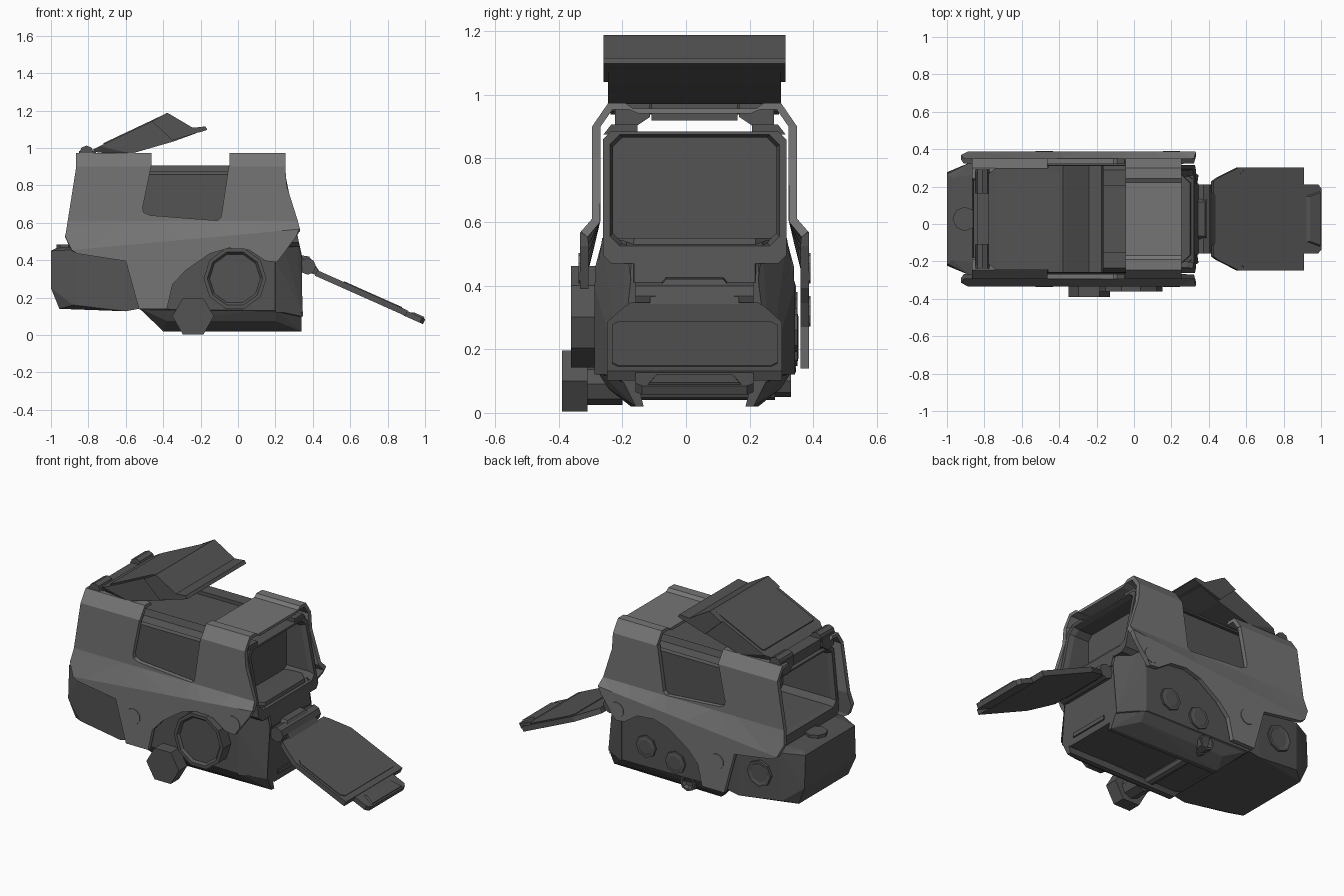
import bpy, bmesh, math
from mathutils import Matrix

if "Cube" in bpy.data.objects:
    bpy.data.objects.remove(bpy.data.objects["Cube"])

C = 0.027  # the symmetry plane sits slightly off y = 0


def material(name, value):
    m = bpy.data.materials.new(name)
    m.diffuse_color = (value, value, value, 1)
    m.use_nodes = True
    m.node_tree.nodes["Principled BSDF"].inputs["Base Color"].default_value = m.diffuse_color
    return m


BODY = material("dark grey", 0.088)
SHELL = material("mid grey", 0.178)


def finish(name, bm, mat):
    me = bpy.data.meshes.new(name)
    bm.to_mesh(me)
    bm.free()
    me.materials.append(mat)
    ob = bpy.data.objects.new(name, me)
    bpy.context.collection.objects.link(ob)
    return ob


def hull(name, pts, mat=BODY, mirror=True, place=None):
    """Convex solid from points (x, offset from symmetry plane, z)."""
    bm = bmesh.new()
    for x, v, z in pts:
        for s in ((1, -1) if mirror else (1,)):
            p = (x, v * s, z)
            p = place(*p) if place else p
            bm.verts.new((p[0], p[1] + C, p[2]))
    bmesh.ops.remove_doubles(bm, verts=bm.verts, dist=1e-5)
    res = bmesh.ops.convex_hull(bm, input=bm.verts)
    junk = [g for g in res["geom_interior"] if isinstance(g, bmesh.types.BMVert)]
    bmesh.ops.delete(bm, geom=junk, context="VERTS")
    bmesh.ops.dissolve_limit(bm, angle_limit=0.01, verts=bm.verts, edges=bm.edges)
    bmesh.ops.recalc_face_normals(bm, faces=bm.faces)
    return finish(name, bm, mat)


def box(name, x0, x1, half, z0, z1, mat=BODY):
    return hull(name, [(x, half, z) for x in (x0, x1) for z in (z0, z1)], mat)


def prism(name, axis, centre, r, lo, hi, n, mat=BODY, phase=0.0, inset=0.0, sink=0.0):
    """n-sided cylinder along y or z; both ends may carry a sunken inset."""
    bm = bmesh.new()
    bmesh.ops.create_cone(bm, cap_ends=True, segments=n, radius1=r, radius2=r,
                          depth=hi - lo, matrix=Matrix.Rotation(phase, 4, "Z"))
    bm.normal_update()
    if inset:
        caps = [f for f in bm.faces if abs(f.normal.z) > 0.9]
        bmesh.ops.inset_individual(bm, faces=caps, thickness=inset, depth=0)
        bmesh.ops.inset_individual(bm, faces=caps, thickness=0.012, depth=-sink)
    mid = (lo + hi) / 2
    if axis == "y":
        bm.transform(Matrix.Translation((centre[0], mid, centre[1])) @ Matrix.Rotation(math.pi / 2, 4, "X"))
    else:
        bm.transform(Matrix.Translation((centre[0], centre[1], mid)))
    return finish(name, bm, mat)


# ---- outer shell: side walls flaring out below a slanted crease ----
WALL = [(-0.865, 0.9), (-0.92, 0.55), (-0.925, 0.53), (-0.89, 0.455), (-0.86, 0.435),
        (-0.60, 0.395), (-0.53, 0.14), (-0.38, 0.14), (-0.35, 0.27), (-0.28, 0.345),
        (-0.15, 0.435), (-0.05, 0.465), (0.06, 0.455), (0.15, 0.395), (0.21, 0.39), (0.31, 0.525),
        (0.33, 0.57), (0.32, 0.61), (0.26, 0.80), (0.253, 0.9), (-0.05, 0.9), (-0.09, 0.63),
        (-0.11, 0.612), (-0.47, 0.64), (-0.505, 0.655), (-0.51, 0.68), (-0.465, 0.9)]
SLOPE = 0.092


def crease(x):
    return 0.455 + (x + 0.88) * SLOPE


def wall_offset(x, z):
    t = (0.61 - z) / (0.61 - crease(x))
    return 0.322 + 0.038 * max(0.0, min(1.0, t))


for side, label in ((-1, "front"), (1, "back")):
    bm = bmesh.new()
    bm.faces.new([bm.verts.new((x, 0, z)) for x, z in WALL])
    bm.normal_update()
    bmesh.ops.triangulate(bm, faces=bm.faces)
    for co, no in (((0, 0, 0.61), (0, 0, 1)), ((-0.88, 0, 0.455), (-SLOPE, 0, 1))):
        bmesh.ops.bisect_plane(bm, geom=bm.verts[:] + bm.edges[:] + bm.faces[:],
                               plane_co=co, plane_no=no, dist=1e-5)
    for v in bm.verts:
        v.co.y = C + side * wall_offset(v.co.x, v.co.z)
    bm.normal_update()
    for f in bm.faces:
        if f.normal.y * side < 0:
            f.normal_flip()
    wall = finish("shell_wall_" + label, bm, SHELL)
    mod = wall.modifiers.new("thickness", "SOLIDIFY")
    mod.thickness, mod.offset = 0.027, -1


# ---- shell roof: bridge at the front, folded lips at the rear ----
def roof(name, x0, x1, outline):
    bm = bmesh.new()
    f = bm.faces.new([bm.verts.new((x0, C + v, z)) for v, z in outline])
    ext = bmesh.ops.extrude_face_region(bm, geom=[f])["geom"]
    bmesh.ops.translate(bm, vec=(x1 - x0, 0, 0),
                        verts=[g for g in ext if isinstance(g, bmesh.types.BMVert)])
    bmesh.ops.recalc_face_normals(bm, faces=bm.faces)
    finish(name, bm, SHELL)


OUT = [(0.322, 0.9), (0.272, 0.973), (0.217, 0.973), (0.195, 0.957)]
INN = [(0.175, 0.94), (0.205, 0.953), (0.258, 0.953), (0.295, 0.9)]
neg = lambda pts: [(-v, z) for v, z in pts]
roof("roof_bridge", -0.045, 0.253, OUT + neg(OUT[::-1]) + neg(INN[::-1]) + INN)
for s, label in ((-1, "front"), (1, "back")):
    roof("roof_lip_" + label, -0.865, -0.462, [(s * v, z) for v, z in OUT[:3] + INN[1:]])


# ---- hood: a rectangular tube with slanted ends ----
def chamfered(h, z0, z1, c):
    return [(h - c, z0), (h, z0 + c), (h, z1 - c), (h - c, z1),
            (c - h, z1), (-h, z1 - c), (-h, z0 + c), (c - h, z0)]


bm = bmesh.new()
loops = []
for end in (0, 1):
    for prof, depth in ((chamfered(0.288, 0.47, 0.884, 0.025), 0),
                        (chamfered(0.266, 0.525, 0.874, 0.03), 0),
                        (chamfered(0.257, 0.535, 0.865, 0.03), 0.03)):
        loops.append([bm.verts.new((0.245 + 0.2 * (0.9 - z) - depth if end else
                                    -0.82 - 0.1 * (0.9 - z) + depth, C + v, z)) for v, z in prof])
for a, b in ((0, 1), (1, 2), (2, 5), (5, 4), (4, 3), (3, 0)):
    for i in range(8):
        j = (i + 1) % 8
        bm.faces.new((loops[a][i], loops[a][j], loops[b][j], loops[b][i]))
bmesh.ops.recalc_face_normals(bm, faces=bm.faces)
finish("hood", bm, BODY)
box("hood_core", -0.5, 0.13, 0.262, 0.5, 0.87)
for s, label in ((-1, "front"), (1, "back")):
    hull("hood_rail_" + label, [(x, s * v, z) for x in (-0.8, 0.24)
         for v, z in ((0.18, 0.875), (0.286, 0.875), (0.18, 0.906), (0.262, 0.906))], mirror=False)

# ---- lower body, rear compartment and rail skirts ----
hull("lower_body", [(0.30, 0.19, 0.55), (0.2, 0.288, 0.55), (0.2, 0.312, 0.46), (0.335, 0.205, 0.41),
                    (0.34, 0.23, 0.10), (0.34, 0.16, 0.06), (0.2, 0.312, 0.13), (0.2, 0.22, 0.09),
                    (-0.53, 0.312, 0.14), (-0.45, 0.22, 0.09), (-0.62, 0.312, 0.45), (-0.62, 0.288, 0.5)])
hull("rear_compartment", [(-1, 0.24, 0.45), (-1, 0.25, 0.25), (-0.955, 0.24, 0.14), (-0.97, 0.22, 0.466),
                          (-0.88, 0.3, 0.455), (-0.88, 0.3, 0.16), (-0.6, 0.318, 0.40), (-0.6, 0.27, 0.475),
                          (-0.6, 0.318, 0.127), (-0.53, 0.318, 0.14)])
prism("rear_cap", "z", (-0.905, C), 0.065, 0.44, 0.485, 8)
for s, label in ((-1, "front"), (1, "back")):
    hull("rail_skirt_" + label, [(x, s * v, z) for x, v, z in (
        (-0.53, 0.305, 0.145), (-0.53, 0.25, 0.145), (-0.40, 0.20, 0.02), (-0.40, 0.165, 0.02),
        (-0.38, 0.27, 0.075), (0.34, 0.225, 0.10), (0.34, 0.18, 0.10), (0.34, 0.185, 0.02),
        (0.34, 0.16, 0.02), (0.2, 0.312, 0.14), (0.2, 0.27, 0.075))], mirror=False)
    # raised plate on the front corner
    hull("corner_plate_" + label, [(x, s * v, z) for x, v, z in (
        (0.31, 0.215, 0.54), (0.22, 0.29, 0.55), (0.20, 0.315, 0.40), (0.20, 0.315, 0.12),
        (0.345, 0.235, 0.12), (0.34, 0.2, 0.42), (0.18, 0.28, 0.3))], mirror=False)
box("nose_ledge", 0.25, 0.348, 0.13, 0.1, 0.125)
hull("nose_ramp", [(0.27, 0.2, 0.53), (0.325, 0.19, 0.50), (0.345, 0.19, 0.41), (0.27, 0.2, 0.41)])

# ---- side controls ----
prism("battery_cap", "y", (-0.016, 0.302), 0.168, -0.362, -0.27, 10, phase=math.pi / 10,
      inset=0.02, sink=0.015)
prism("clamp_knob", "y", (-0.24, 0.1), 0.111, -0.39, -0.31, 6, phase=math.pi / 2)
prism("clamp_collar", "y", (-0.24, 0.09), 0.065, -0.32, -0.2, 8)
prism("clamp_bolt", "y", (-0.24, 0.07), 0.03, -0.25, 0.28, 8)
prism("clamp_nut", "y", (-0.24, 0.1), 0.05, 0.2, 0.33, 8, inset=0.012, sink=0.02)
for i, (x, z) in enumerate(((0.03, 0.26), (-0.17, 0.215))):
    prism("button_%d" % i, "y", (x, z), 0.068, 0.3, 0.350, 8, inset=0.012, sink=-0.003)
prism("rear_screw", "y", (-0.74, 0.30), 0.08, 0.3, 0.350, 8, inset=0.012, sink=0.004)
for i, (x, z) in enumerate(((-0.48, 0.32), (0.2, 0.455))):
    for s, label in ((-1, "front"), (1, "back")):
        y = C + s * 0.361
        prism("shell_rivet_%d_%s" % (i, label), "y", (x, z), 0.048, y - 0.003, y + 0.003, 10, SHELL)

# ---- raised top cover with its hinge ----
hull("top_cover", [(-0.78, 0.24, 0.99), (-0.74, 0.272, 1.01), (-0.38, 0.272, 1.18), (-0.57, 0.272, 0.97),
                   (-0.75, 0.25, 0.975), (-0.33, 0.272, 1.145), (-0.22, 0.272, 1.08), (-0.35, 0.272, 1.033)])
hull("top_cover_ridge", [(-0.46, 0.286, 1.142), (-0.38, 0.286, 1.188), (-0.36, 0.286, 1.178),
                         (-0.33, 0.286, 1.15), (-0.24, 0.286, 1.107), (-0.22, 0.286, 1.08),
                         (-0.35, 0.286, 1.04)])
hull("top_cover_tab", [(-0.25, 0.286, 1.107), (-0.175, 0.286, 1.115), (-0.163, 0.286, 1.098),
                       (-0.2, 0.286, 1.085), (-0.25, 0.286, 1.075)])
k = (1.18 - 1.01) / 0.36
hull("top_cover_panel", [(x, v, 1.01 + (x + 0.74) * k + dz) for x, v in
                         ((-0.72, 0.24), (-0.71, 0.25), (-0.40, 0.25), (-0.39, 0.24)) for dz in (-0.005, 0.006)])
box("top_hinge_bar", -0.84, -0.76, 0.135, 0.918, 0.98)
for s, label in ((-1, "front"), (1, "back")):
    hull("top_hinge_lug_" + label, [(x, s * v, z) for x in (-0.85, -0.76) for v, z in
         ((0.14, 0.93), (0.14, 0.985), (0.25, 0.985), (0.25, 0.905), (0.2, 0.89))], mirror=False)
    prism("top_hinge_barrel_" + label, "y", (-0.81, 0.975), 0.038, C + s * 0.2 - 0.065, C + s * 0.2 + 0.065, 8)

# ---- lowered front cover with its hinge ----
A = math.radians(24.0)


def flap(s, v, t):
    return (0.40 + s * math.cos(A) + t * math.sin(A), v, 0.342 - s * math.sin(A) + t * math.cos(A))


hull("front_cover", [(s, v, t) for s, v in ((0.02, 0.2), (0.05, 0.22), (0.17, 0.275), (0.55, 0.275))
                     for t in (-0.018, 0.014)], place=flap)
hull("front_cover_panel", [(s, v, t) for s, v in ((0.175, 0.24), (0.20, 0.26), (0.49, 0.26), (0.515, 0.24))
                           for t in (0.012, 0.018)], place=flap)
hull("front_cover_tab", [(s, v, t) for s, v in ((0.54, 0.185), (0.635, 0.185), (0.654, 0.165))
                         for t in (-0.02, 0.01)], place=flap)
hull("front_cover_tab_grip", [(0.56, 0.12, 0.007), (0.645, 0.15, 0.007), (0.585, 0.12, 0.018),
                              (0.645, 0.14, 0.018)], place=flap)
prism("front_hinge_barrel", "y", (0.372, 0.367), 0.045, C - 0.185, C + 0.185, 8)
hull("front_hinge_arm", [(0.31, 0.09, 0.43), (0.38, 0.09, 0.42), (0.42, 0.14, 0.36), (0.45, 0.14, 0.32),
                         (0.42, 0.14, 0.32), (0.31, 0.09, 0.36)])
